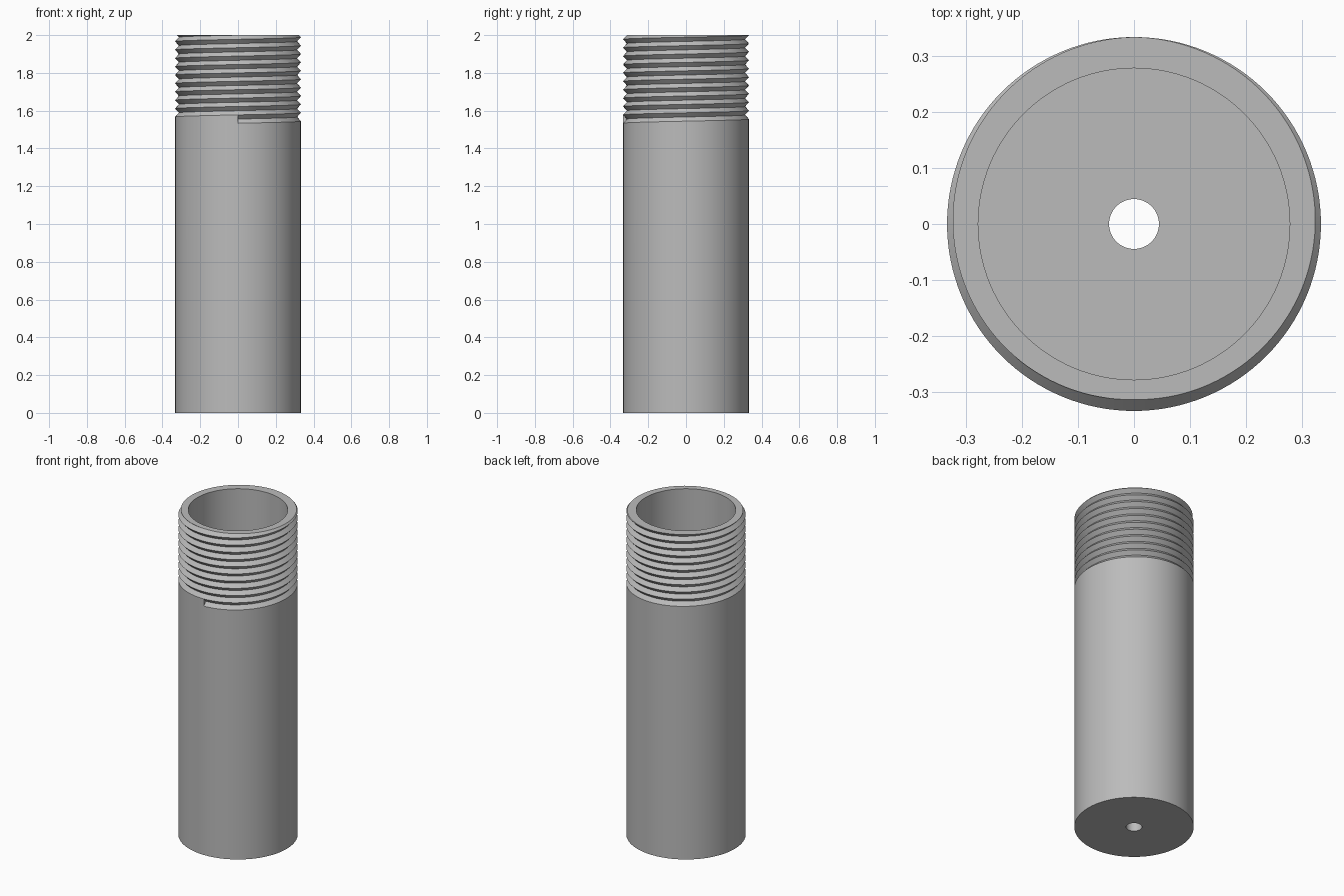
import bpy
import bmesh
from math import sin, cos, pi, radians
from mathutils import Vector

cube = bpy.data.objects.get("Cube")
if cube:
    bpy.data.objects.remove(cube, do_unlink=True)

SEG = 128                # columns around the tube
UNIT = 2 / 45            # thread pitch
R_OUT, R_ROOT = 7.5 * UNIT, 0.313
R_IN, R_HOLE = 6.25 * UNIT, UNIT
FLOOR = 0.155
TOP = 2.0
THREAD_START = TOP - 10.5 * UNIT
ROWS = 24                # half-pitch rows, running past the top and trimmed

metal = bpy.data.materials.new("grey metal")
metal.use_nodes = True
GREY = (0.50, 0.50, 0.50, 1)
metal.diffuse_color = GREY
metal.node_tree.nodes["Principled BSDF"].inputs["Base Color"].default_value = GREY

bm = bmesh.new()


def point(i, r, z):
    """Vertex on column i, counted from the front towards +x."""
    a = 2 * pi * i / SEG - pi / 2
    return bm.verts.new((r * cos(a), r * sin(a), z))


def ring(r, z):
    return [point(i, r, z) for i in range(SEG)]


def skin(a, b):
    """Quads between two equal rings."""
    for i in range(SEG):
        j = (i + 1) % SEG
        bm.faces.new((a[i], a[j], b[j], b[i]))


# Helical grid of thread crests (even rows) and roots (odd rows)
grid = [[point(i, R_ROOT if k % 2 else R_OUT,
               THREAD_START + UNIT * (k / 2 + i / SEG))
         for k in range(ROWS + 3)] for i in range(SEG)]


def helix(i, k):
    return grid[i][k] if i < SEG else grid[0][k + 2]


for i in range(SEG):
    for k in range(ROWS):
        bm.faces.new((helix(i, k), helix(i + 1, k),
                      helix(i + 1, k + 1), helix(i, k + 1)))

# End wall where the groove begins
bm.faces.new((grid[0][0], grid[0][1], grid[0][2]))

# Plain body below the thread
base = ring(R_OUT, 0)
for i in range(SEG - 1):
    bm.faces.new((base[i], base[i + 1], grid[i + 1][0], grid[i][0]))
bm.faces.new((base[-1], base[0], grid[0][0], grid[0][2], grid[-1][0]))

# Underside, drain hole, cavity floor and bore
hole_low, hole_high = ring(R_HOLE, 0), ring(R_HOLE, FLOOR)
bore_low, bore_high = ring(R_IN, FLOOR), ring(R_IN, TOP)
rings = [base, hole_low, hole_high, bore_low, bore_high]
for low, high in zip(rings, rings[1:]):
    skin(high, low)

# Trim the thread level with the top, then close the rim
bmesh.ops.bisect_plane(bm, geom=bm.verts[:] + bm.edges[:] + bm.faces[:],
                       dist=1e-5, plane_co=(0, 0, TOP),
                       plane_no=(0, 0, 1), clear_outer=True)
bmesh.ops.delete(bm, geom=[v for v in bm.verts if not v.link_faces],
                 context="VERTS")
rim = [e for e in bm.edges if e.is_boundary]
bmesh.ops.triangle_fill(bm, edges=rim, use_beauty=True,
                        normal=Vector((0, 0, 1)))
bmesh.ops.recalc_face_normals(bm, faces=bm.faces[:])

mesh = bpy.data.meshes.new("threaded_tube")
bm.to_mesh(mesh)
bm.free()
mesh.materials.append(metal)
tube = bpy.data.objects.new("threaded_tube", mesh)
bpy.context.collection.objects.link(tube)

bpy.ops.object.select_all(action="DESELECT")
tube.select_set(True)
bpy.context.view_layer.objects.active = tube
bpy.ops.object.shade_smooth_by_angle(angle=radians(30))
